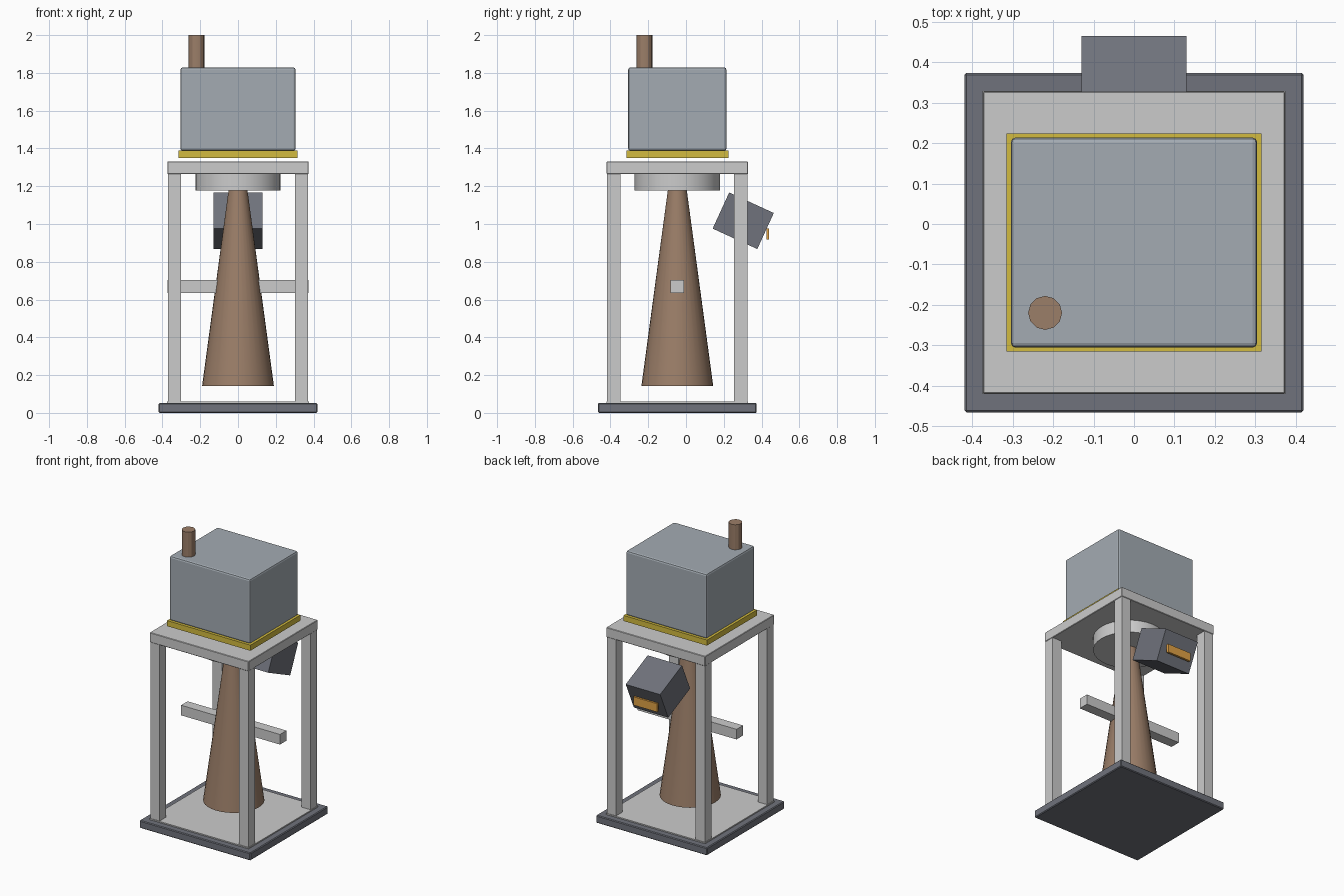
import bpy
from mathutils import Vector

if "Cube" in bpy.data.objects:
    bpy.data.objects.remove(bpy.data.objects["Cube"])

CY = -0.046  # shared centre line of the stand in y


def material(name, rgb):
    m = bpy.data.materials.new(name)
    m.diffuse_color = (*rgb, 1)
    m.use_nodes = True
    m.node_tree.nodes["Principled BSDF"].inputs["Base Color"].default_value = m.diffuse_color
    return m


DARK = material("dark_grey", (0.16, 0.17, 0.2))
STEEL = material("blue_grey", (0.37, 0.41, 0.45))
BROWN = material("brown", (0.33, 0.21, 0.14))
YELLOW = material("yellow", (0.65, 0.5, 0.05))
ORANGE = material("orange", (0.75, 0.36, 0.06))


def box(name, lo, hi, mat=None, bevel=0.0, segments=1, rot_x=0.0):
    lo, hi = Vector(lo), Vector(hi)
    bpy.ops.mesh.primitive_cube_add(size=1, location=(lo + hi) / 2)
    o = bpy.context.object
    o.name = name
    o.scale = hi - lo
    bpy.ops.object.transform_apply(location=False, rotation=False, scale=True)
    o.rotation_euler.x = rot_x
    if mat:
        o.data.materials.append(mat)
    if bevel:
        b = o.modifiers.new("bevel", 'BEVEL')
        b.width, b.segments = bevel, segments
    return o


def cone(name, x, y, z0, z1, r0, r1, sides, mat=None):
    bpy.ops.mesh.primitive_cone_add(vertices=sides, radius1=r0, radius2=r1,
                                    depth=z1 - z0, location=(x, y, (z0 + z1) / 2))
    o = bpy.context.object
    o.name = name
    if mat:
        o.data.materials.append(mat)
    bpy.ops.object.shade_smooth_by_angle()
    return o


def slab(name, half_x, half_y, z0, z1, mat=None, bevel=0.0, segments=1):
    return box(name, (-half_x, CY - half_y, z0), (half_x, CY + half_y, z1), mat, bevel, segments)


# Base and floor plate
slab("base", 0.42, 0.42, 0, 0.052, DARK, 0.005)
slab("floor_plate", 0.375, 0.375, 0.052, 0.06)

# Frame: four legs, top plate, cross bar
for sx, side in ((-1, "left"), (1, "right")):
    for sy, end in ((-1, "front"), (1, "back")):
        x, y, h = sx * 0.336, CY + sy * 0.336, 0.035
        box(f"{end}_{side}_leg", (x - h, y - h, 0.06), (x + h, y + h, 1.264))
slab("top_plate", 0.374, 0.374, 1.264, 1.331, None, 0.003)
slab("cross_bar", 0.374, 0.035, 0.635, 0.704)

# Cone hanging from a round flange
cone("flange", 0, CY, 1.178, 1.264, 0.226, 0.226, 32)
cone("main_cone", 0, CY, 0.143, 1.18, 0.19, 0.05, 32, BROWN)

# Upper housing with trim and exhaust pipe
slab("housing_trim", 0.315, 0.27, 1.35, 1.388, YELLOW)
slab("housing", 0.305, 0.26, 1.388, 1.829, STEEL, 0.012, 2)
cone("exhaust_pipe", -0.22, -0.22, 1.80, 2.0, 0.042, 0.042, 12, BROWN)

# Tilted control box with indicator on the back
box("control_box", (-0.13, 0.303 - 0.13, 1.017 - 0.105), (0.13, 0.303 + 0.13, 1.017 + 0.105),
    DARK, rot_x=-0.43)
box("indicator", (-0.09, 0.425, 0.918), (0.09, 0.44, 0.975), ORANGE)
